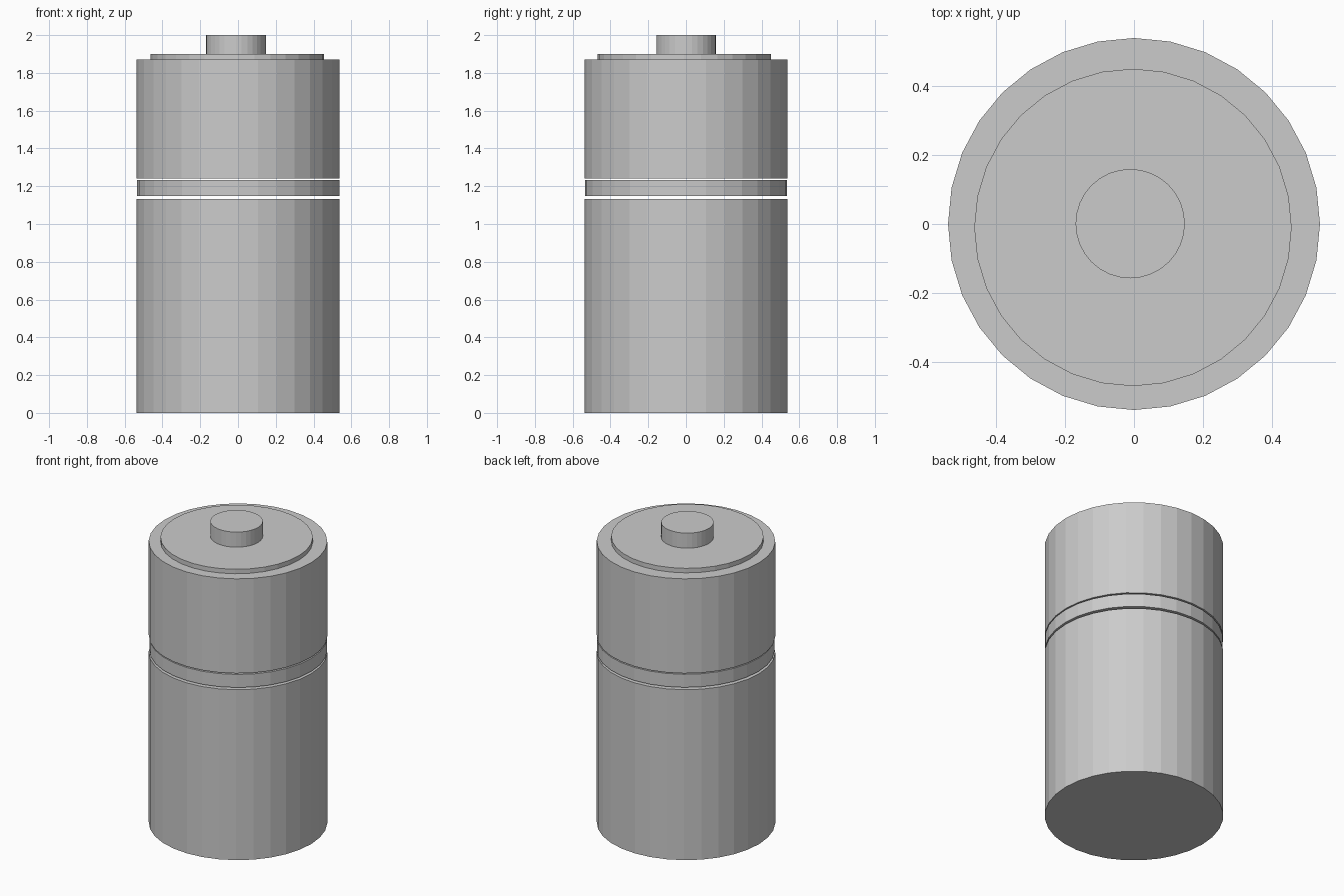
import bpy

if "Cube" in bpy.data.objects:
    bpy.data.objects.remove(bpy.data.objects["Cube"])


def cylinder(name, radius, z0, z1, x=0.0, y=0.0, sides=32):
    """Flat-faced capped cylinder spanning z0 to z1."""
    bpy.ops.mesh.primitive_cylinder_add(
        vertices=sides, radius=radius, depth=z1 - z0,
        location=(x, y, (z0 + z1) / 2))
    ob = bpy.context.object
    ob.name = name
    return ob


# Casing: lower body, middle band and upper body, separated by thin gaps
cylinder("lower_body", 0.538, 0.0, 1.133)
cylinder("middle_band", 0.536, 1.147, 1.234, x=0.002)
cylinder("upper_body", 0.538, 1.242, 1.87)

# Top terminal: flat disc and contact button
cylinder("terminal_disc", 0.459, 1.87, 1.90, x=-0.003, y=-0.01)
cylinder("terminal_button", 0.158, 1.90, 2.0, x=-0.011, y=0.001)
